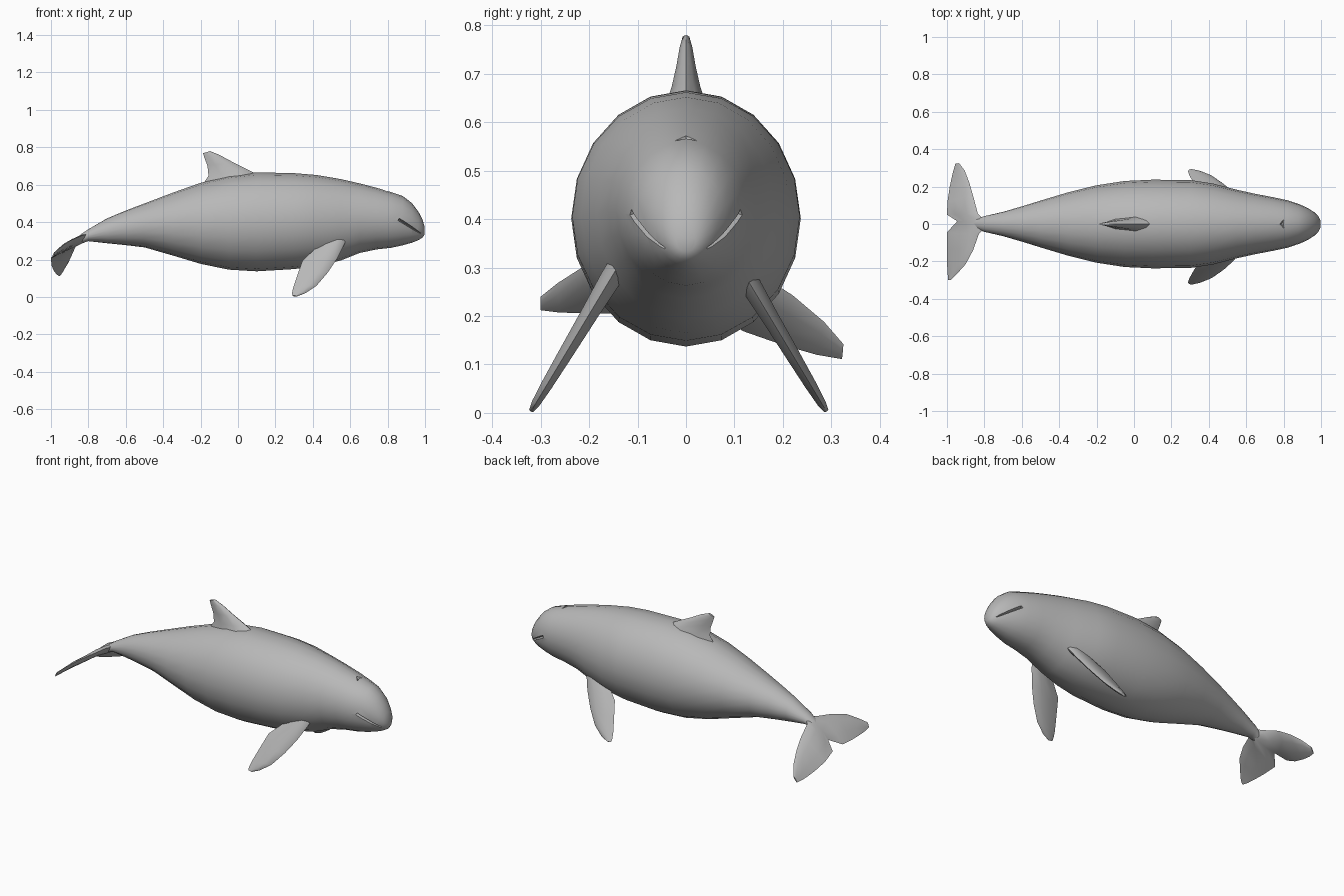
import bpy, math
from mathutils import Vector

skin = bpy.data.materials.new("whale_grey")
skin.diffuse_color = (0.48, 0.48, 0.48, 1)


def loft(name, rings, angle=40):
    """Skin a list of closed rings and cap both ends."""
    n = len(rings[0])
    verts = [p for r in rings for p in r]
    faces = []
    for i in range(len(rings) - 1):
        for j in range(n):
            k = (j + 1) % n
            faces.append((i * n + j, i * n + k, (i + 1) * n + k, (i + 1) * n + j))
    last = (len(rings) - 1) * n
    faces.append(tuple(reversed(range(n))))
    faces.append(tuple(range(last, last + n)))
    mesh = bpy.data.meshes.new(name)
    mesh.from_pydata(verts, [], faces)
    mesh.materials.append(skin)
    ob = bpy.data.objects.new(name, mesh)
    bpy.context.collection.objects.link(ob)
    # consistent outward normals
    import bmesh
    bm = bmesh.new()
    bm.from_mesh(mesh)
    bmesh.ops.recalc_face_normals(bm, faces=bm.faces)
    bm.to_mesh(mesh)
    bm.free()
    if angle:
        mesh.shade_smooth()
        mesh.set_sharp_from_angle(angle=math.radians(angle))
    return ob


def blade(name, stations, normal, angle=50):
    """Fin with lens sections; each station is lead, trail, half thickness."""
    nrm = Vector(normal).normalized()
    rings = []
    for lead, trail, th in stations:
        a, b = Vector(lead), Vector(trail)
        up = [a.lerp(b, t) + nrm * th * f for t, f in ((.08, .5), (.3, 1), (.7, .7))]
        dn = [a.lerp(b, t) - nrm * th * f for t, f in ((.7, .7), (.3, 1), (.08, .5))]
        rings.append([a] + up + [b] + dn)
    return loft(name, rings, angle)


# Body: x, top z, bottom z, half width
body_rows = [
    (-.88, .30, .265, .018), (-.84, .335, .285, .03), (-.80, .362, .298, .042),
    (-.70, .42, .287, .065), (-.60, .462, .277, .094), (-.50, .50, .265, .125),
    (-.35, .557, .222, .170), (-.20, .610, .177, .207), (-.05, .648, .146, .230),
    (.10, .666, .137, .237), (.30, .662, .149, .235), (.42, .652, .165, .217),
    (.55, .630, .195, .183), (.65, .607, .235, .161), (.74, .584, .254, .144),
    (.82, .560, .263, .127), (.88, .540, .276, .108), (.93, .502, .290, .085),
    (.965, .455, .304, .062), (.985, .418, .316, .043), (.997, .378, .332, .02)]
SIDES = 20
rings = []
for x, top, bot, w in body_rows:
    zc, h = (top + bot) / 2, (top - bot) / 2
    rings.append([(x, w * math.sin(2 * math.pi * j / SIDES),
                   zc + h * math.cos(2 * math.pi * j / SIDES)) for j in range(SIDES)])
body = loft("body", rings)

# Dorsal fin
blade("dorsal_fin", [
    ((.13, 0, .64), (-.20, 0, .585), .046),
    ((.05, 0, .682), (-.158, 0, .648), .030),
    ((-.03, 0, .722), (-.163, 0, .70), .020),
    ((-.10, 0, .760), (-.18, 0, .745), .013),
    ((-.15, 0, .780), (-.187, 0, .768), .007)], (0, 1, 0))

# Pectoral flippers: lead x, lead z, trail x, trail z, half thickness
flip_rows = [(.60, .36, .48, .36, .022), (.568, .28, .42, .265, .022),
             (.53, .205, .345, .195, .018), (.48, .13, .315, .11, .015),
             (.42, .06, .295, .05, .012), (.36, .02, .289, .02, .009),
             (.315, .003, .291, .006, .005)]
for side, tip, name in ((-1, .322, "right_flipper"), (1, .292, "left_flipper")):
    def out(z):
        return side * (tip - .6 * z)
    blade(name, [((lx, out(lz), lz), (tx, out(tz), tz), th)
                 for lx, lz, tx, tz, th in flip_rows], (0, 1, side * .6))

# Tail flukes, from one tip to the other
blade("tail_flukes", [
    ((-.980, -.300, .240), (-.993, -.300, .212), .004),
    ((-.945, -.265, .268), (-.997, -.260, .207), .007),
    ((-.900, -.215, .300), (-1.0, -.200, .206), .011),
    ((-.860, -.140, .318), (-1.0, -.130, .205), .014),
    ((-.830, -.055, .330), (-1.0, -.045, .210), .017),
    ((-.780, .000, .340), (-.945, .015, .245), .022),
    ((-.835, .055, .325), (-1.0, .050, .205), .017),
    ((-.860, .150, .288), (-.997, .120, .168), .014),
    ((-.880, .220, .243), (-.985, .200, .140), .011),
    ((-.905, .285, .188), (-.970, .270, .120), .007),
    ((-.935, .325, .142), (-.955, .322, .111), .004)], (-.55, 0, .83))


# Grooves cut into the body
def cut(cutter):
    cutter.hide_render = True
    cutter.hide_set(True)
    mod = body.modifiers.new(cutter.name, "BOOLEAN")
    mod.operation, mod.object, mod.solver = "DIFFERENCE", cutter, "EXACT"


for s, name in ((-1, "right_mouth_cutter"), (1, "left_mouth_cutter")):
    cut(blade(name, [((.855, s * .10, .415), (.87, s * .16, .415), .008),
                     ((.975, s * .04, .340), (.99, s * .11, .340), .005)],
              (.5, 0, .85), 0))
cut(blade("blowhole_cutter", [((.80, -.022, .56), (.80, -.022, .60), .004),
                              ((.79, 0, .555), (.79, 0, .60), .010),
                              ((.80, .022, .56), (.80, .022, .60), .004)],
          (1, 0, 0), 0))
